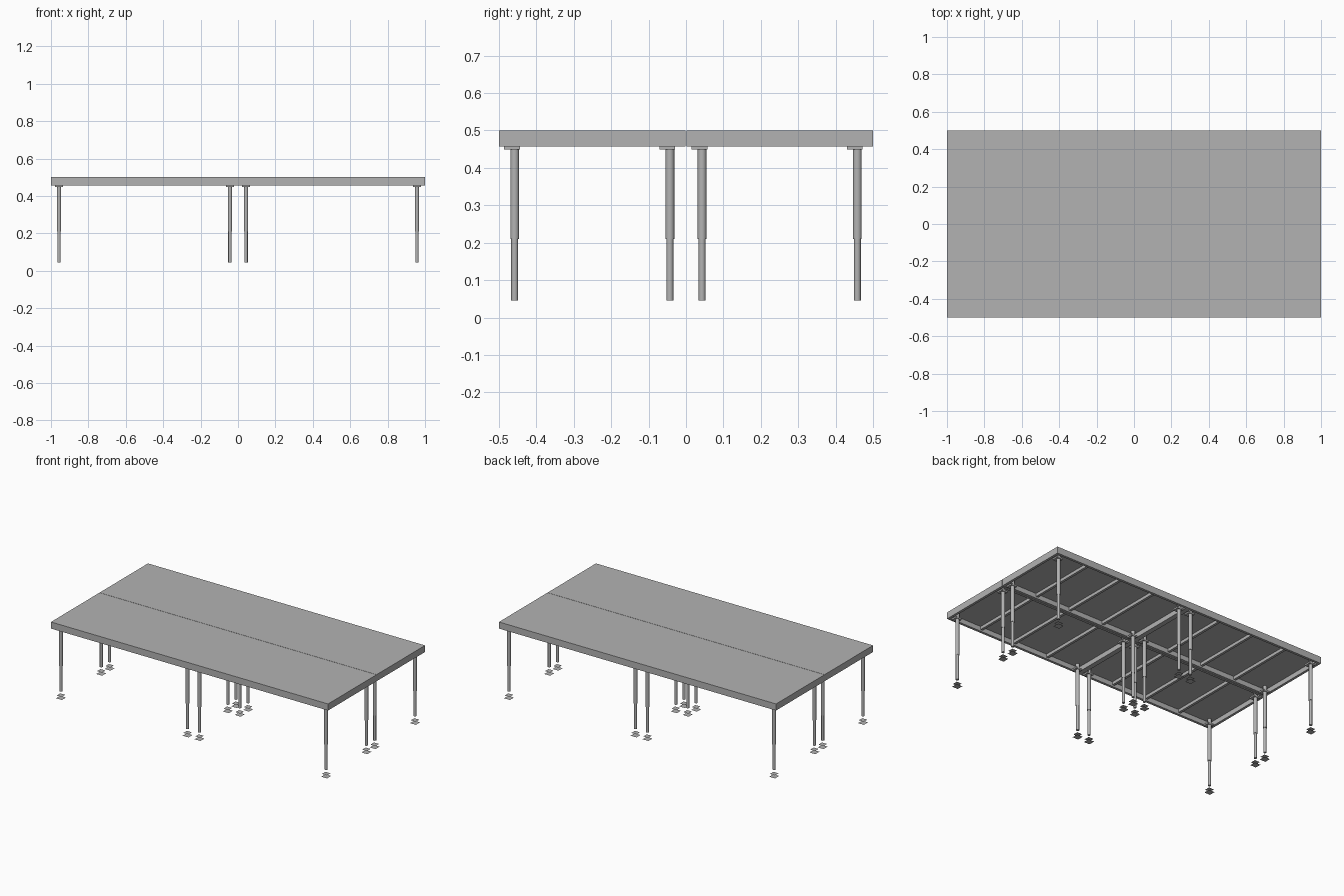
import bpy, bmesh
from mathutils import Matrix, Vector

if "Cube" in bpy.data.objects:
    bpy.data.objects.remove(bpy.data.objects["Cube"], do_unlink=True)

grey = bpy.data.materials.new("stage grey")
grey.use_nodes = True
grey.diffuse_color = (0.45, 0.45, 0.45, 1)
grey.node_tree.nodes["Principled BSDF"].inputs["Base Color"].default_value = (0.45, 0.45, 0.45, 1)


def finish(bm, name):
    mesh = bpy.data.meshes.new(name)
    bm.to_mesh(mesh)
    bm.free()
    mesh.materials.append(grey)
    obj = bpy.data.objects.new(name, mesh)
    bpy.context.collection.objects.link(obj)
    return obj


def box(bm, x, y, z):
    """Box between (low, high) pairs on each axis."""
    spans = (x, y, z)
    centre = Vector([(a + b) / 2 for a, b in spans])
    size = [b - a for a, b in spans]
    bmesh.ops.create_cube(bm, size=1, matrix=Matrix.Translation(centre) @ Matrix.Diagonal((*size, 1)))


def tube(bm, x, y, z0, z1, radius):
    bmesh.ops.create_cone(bm, cap_ends=True, segments=16, radius1=radius, radius2=radius,
                          depth=z1 - z0, matrix=Matrix.Translation((x, y, (z0 + z1) / 2)))


def plate(bm, x, y, z, half):
    bmesh.ops.create_grid(bm, x_segments=1, y_segments=1, size=half,
                          matrix=Matrix.Translation((x, y, z)))


TOP, BASE, LEG_END = 0.5, 0.457, 0.045
RAIL = 0.016
GAP = 0.001


def build_deck(name, sx, sy):
    x0, x1 = sorted((0, sx))
    y0, y1 = sorted((GAP * sy, sy * 0.5))

    # Deck board with a frame of rails around its underside
    bm = bmesh.new()
    box(bm, (x0, x1), (y0, y1), (TOP - 0.012, TOP))
    for y in (y0, y1 - RAIL):
        box(bm, (x0, x1), (y, y + RAIL), (BASE, TOP - 0.012))
    for x in (x0, x1 - RAIL):
        box(bm, (x, x + RAIL), (y0 + RAIL, y1 - RAIL), (BASE, TOP - 0.012))
    finish(bm, name + "_deck")

    # Cross ribs below the board
    bm = bmesh.new()
    for k in (1, 2, 3):
        x = x0 + k / 4
        box(bm, (x - 0.008, x + 0.008), (y0 + RAIL, y1 - RAIL), (0.468, TOP - 0.012))
    finish(bm, name + "_ribs")

    # Telescopic legs, mounting brackets and levelling feet
    legs, brackets, feet = bmesh.new(), bmesh.new(), bmesh.new()
    for x in (x0 + 0.043, x1 - 0.043):
        for y in (y0 + 0.042, y1 - 0.042):
            tube(legs, x, y, 0.21, TOP - 0.012, 0.0118)
            tube(legs, x, y, LEG_END, 0.21, 0.0092)
            box(brackets, (x - 0.022, x + 0.022), (y - 0.028, y + 0.014), (0.449, BASE + 0.002))
            plate(feet, x, y, 0.0, 0.021)
            plate(feet, x, y, 0.018, 0.018)
    finish(legs, name + "_legs")
    finish(brackets, name + "_brackets")
    finish(feet, name + "_feet")


for label_y, sy in (("front", -1), ("back", 1)):
    for label_x, sx in (("left", 1), ("right", -1)):
        build_deck(label_y + "_" + label_x, sx, sy)

# Smooth the round tubes while keeping hard edges
bpy.ops.object.select_all(action="DESELECT")
for obj in bpy.data.objects:
    if obj.name.endswith("_legs"):
        obj.select_set(True)
        bpy.context.view_layer.objects.active = obj
bpy.ops.object.shade_smooth_by_angle()
